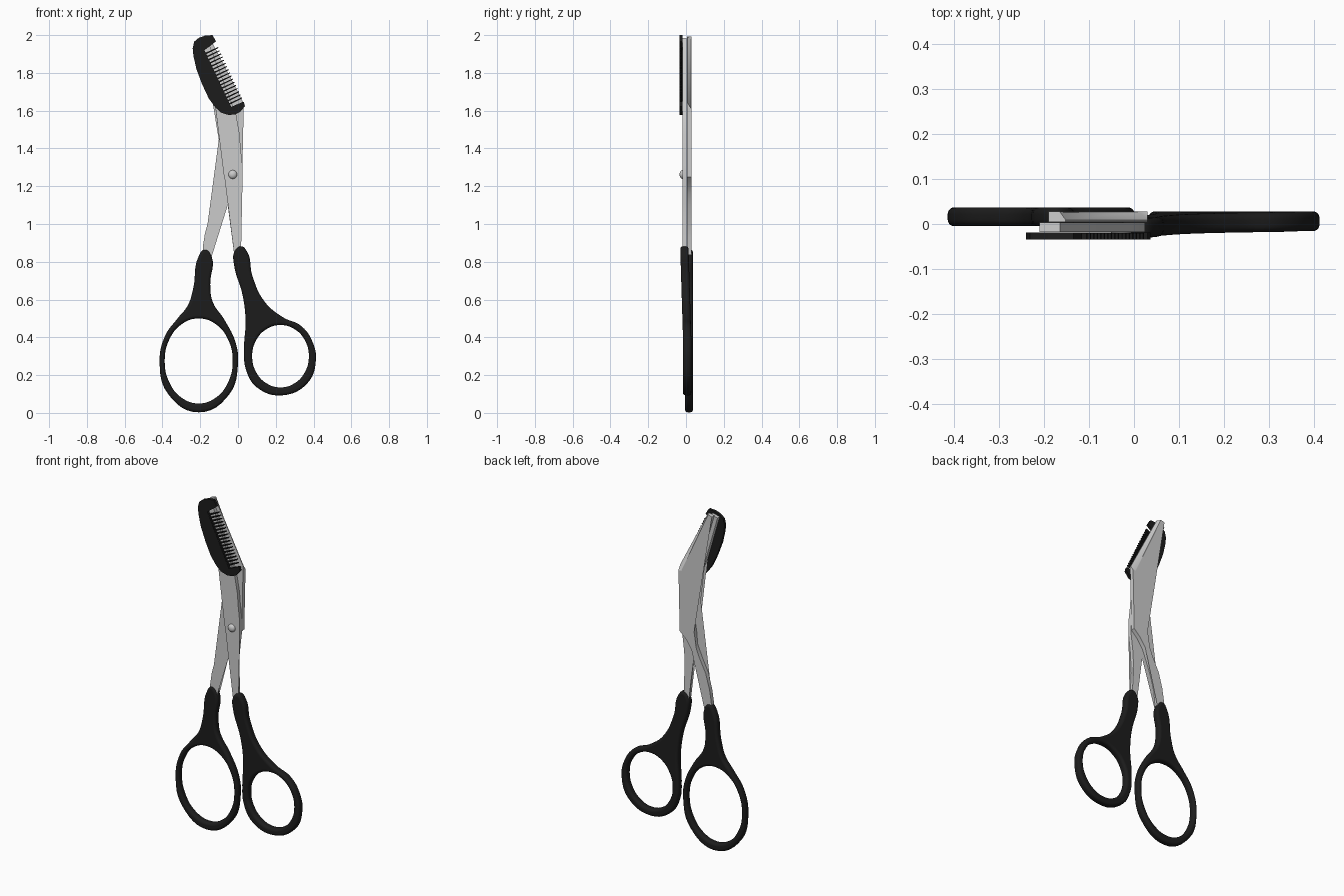
import bpy, bmesh, math
from mathutils import Vector, Matrix

if "Cube" in bpy.data.objects:
    bpy.data.objects.remove(bpy.data.objects["Cube"])

black = bpy.data.materials.new("black_plastic")
black.diffuse_color = (0.012, 0.012, 0.012, 1)
black.use_nodes = True
black.node_tree.nodes["Principled BSDF"].inputs["Base Color"].default_value = black.diffuse_color


def finish(ob, mat=None, angle=35):
    if mat:
        ob.data.materials.clear()
        ob.data.materials.append(mat)
    bpy.ops.object.select_all(action='DESELECT')
    ob.select_set(True)
    bpy.context.view_layer.objects.active = ob
    bpy.ops.object.shade_smooth_by_angle(angle=math.radians(angle))
    return ob


def prism(bm, pts, y0, y1, edge_y=None, edge_ids=()):
    """Extrude an (x, z) outline from y0 to y1; listed points get a lower back side."""
    front = [bm.verts.new((x, y0, z)) for x, z in pts]
    back = [bm.verts.new((x, edge_y if i in edge_ids else y1, z)) for i, (x, z) in enumerate(pts)]
    n = len(pts)
    faces = [bm.faces.new(front)]
    for i in range(n):
        j = (i + 1) % n
        faces.append(bm.faces.new((front[i], back[i], back[j], front[j])))
    faces.append(bm.faces.new(back[::-1]))
    bmesh.ops.triangulate(bm, faces=[faces[0], faces[-1]])


def to_object(bm, name, mat=None, angle=35):
    bmesh.ops.recalc_face_normals(bm, faces=bm.faces)
    me = bpy.data.meshes.new(name)
    bm.to_mesh(me)
    bm.free()
    ob = bpy.data.objects.new(name, me)
    bpy.context.collection.objects.link(ob)
    return finish(ob, mat, angle)


def handle(name, outline, hole, y_mid, half, lean):
    """Rounded plastic grip: smooth outline with an elliptical finger hole."""
    cu = bpy.data.curves.new(name, 'CURVE')
    cu.dimensions, cu.fill_mode = '2D', 'BOTH'
    cu.resolution_u, cu.bevel_resolution = 6, 4
    bevel = 0.015
    cu.bevel_depth, cu.extrude, cu.offset = bevel, half - bevel, -bevel
    cx, cz, rx, rz = hole
    ring = [(cx + rx * math.cos(i * math.pi / 6), cz + rz * math.sin(i * math.pi / 6)) for i in range(12)]
    for pts in (outline, ring):
        sp = cu.splines.new('BEZIER')
        sp.bezier_points.add(len(pts) - 1)
        sp.use_cyclic_u = True
        for bp, (x, z) in zip(sp.bezier_points, pts):
            bp.co = (x, z, 0)
            bp.handle_left_type = bp.handle_right_type = 'AUTO'
    ob = bpy.data.objects.new(name, cu)
    bpy.context.collection.objects.link(ob)
    bpy.ops.object.select_all(action='DESELECT')
    ob.select_set(True)
    bpy.context.view_layer.objects.active = ob
    bpy.ops.object.convert(target='MESH')
    ob = bpy.context.object
    ob.data.transform(Matrix.Rotation(math.pi / 2, 4, 'X'))
    for v in ob.data.vertices:
        t = min(max((v.co.z - 0.4) / 0.45, 0), 1)
        v.co.y += y_mid - lean * t
    return finish(ob, black, 40)


# finger grips
handle("left_handle",
       [(-.175, .865), (-.14, .83), (-.147, .68), (-.135, .59), (-.07, .49), (-.012, .37),
        (0, .26), (-.045, .10), (-.207, .003), (-.37, .10), (-.415, .27), (-.385, .41),
        (-.32, .50), (-.265, .57), (-.237, .66), (-.208, .83)],
       (-.208, .275, .18, .225), .016, .021, 0)
handle("right_handle",
       [(.015, .882), (.05, .85), (.075, .73), (.14, .59), (.24, .505), (.335, .46),
        (.397, .37), (.412, .275), (.37, .16), (.235, .093), (.10, .135), (.042, .23),
        (.032, .34), (.04, .49), (.025, .62), (-.022, .79), (-.02, .85)],
       (.225, .30, .15, .165), .006, .022, .014)

# front blade, running down to the right handle
bm = bmesh.new()
prism(bm, [(-.21, 1.975), (-.165, 1.985), (-.01, 1.58), (.008, 1.48), (.014, 1.40), (.024, 1.31),
           (.024, 1.24), (.01, 1.12), (.004, 1.0), (.015, .80), (-.015, .80), (-.022, .92),
           (-.035, 1.04), (-.05, 1.17), (-.076, 1.265), (-.066, 1.34), (-.065, 1.5),
           (-.09, 1.60), (-.13, 1.70)], -.018, .003)
to_object(bm, "front_blade")

# back blade, crossing over to the left handle
bm = bmesh.new()
prism(bm, [(-.19, 1.985), (-.165, 1.992), (.012, 1.61), (.03, 1.61), (.022, 1.25), (-.02, 1.21),
           (-.055, 1.16), (-.08, 1.10), (-.112, 1.015), (-.135, .93), (-.148, .80), (-.188, .80),
           (-.186, .88), (-.175, .95), (-.15, 1.04), (-.11, 1.12), (-.08, 1.19), (-.074, 1.26),
           (-.058, 1.36), (-.055, 1.5), (-.08, 1.61)], .004, .028)
to_object(bm, "back_blade")
# sloped cutting bevel along the back blade
bm = bmesh.new()
prism(bm, [(-.166, 1.991), (-.152, 1.991), (.03, 1.64), (.03, 1.61), (.011, 1.61)],
      .004, .028, .009, (1, 2))
to_object(bm, "back_blade_bevel")

# comb spine with its two wide ends
a, b = Vector((-.178, 1.92)), Vector((-.036, 1.62))
along = (b - a).normalized()
out = Vector((-along.y, along.x))
depth = .072
bm = bmesh.new()
prism(bm, [(-.135, 2.0), (-.175, 1.997), (-.208, 1.985), (-.232, 1.965), (-.24, 1.93), (-.236, 1.89),
           (-.22, 1.82), (-.19, 1.74), (-.155, 1.665), (-.12, 1.617), (-.09, 1.59), (-.05, 1.577),
           (-.015, 1.58), (.01, 1.592), (.037, 1.623), (.03, 1.648), tuple(b), tuple(a),
           (-.116, 1.967)], -.035, -.019)
to_object(bm, "comb_spine", black)

# comb teeth
bm = bmesh.new()
count = 17
for i in range(count):
    c = a.lerp(b, (i + 1) / (count + 1))
    w = along * .0042
    root, tip = c - out * .01, c + out * depth
    prism(bm, [tuple(root - w), tuple(tip - w * .6), tuple(tip + w * .6), tuple(root + w)], -.034, -.02)
to_object(bm, "comb_teeth", black)

# domed pivot rivet
bm = bmesh.new()
bmesh.ops.create_uvsphere(bm, u_segments=24, v_segments=12, radius=.023)
bmesh.ops.transform(bm, verts=bm.verts,
                    matrix=Matrix.Translation((-.028, -.018, 1.262)) @ Matrix.Diagonal((1, .7, 1, 1)))
to_object(bm, "pivot_rivet", None, 60)
